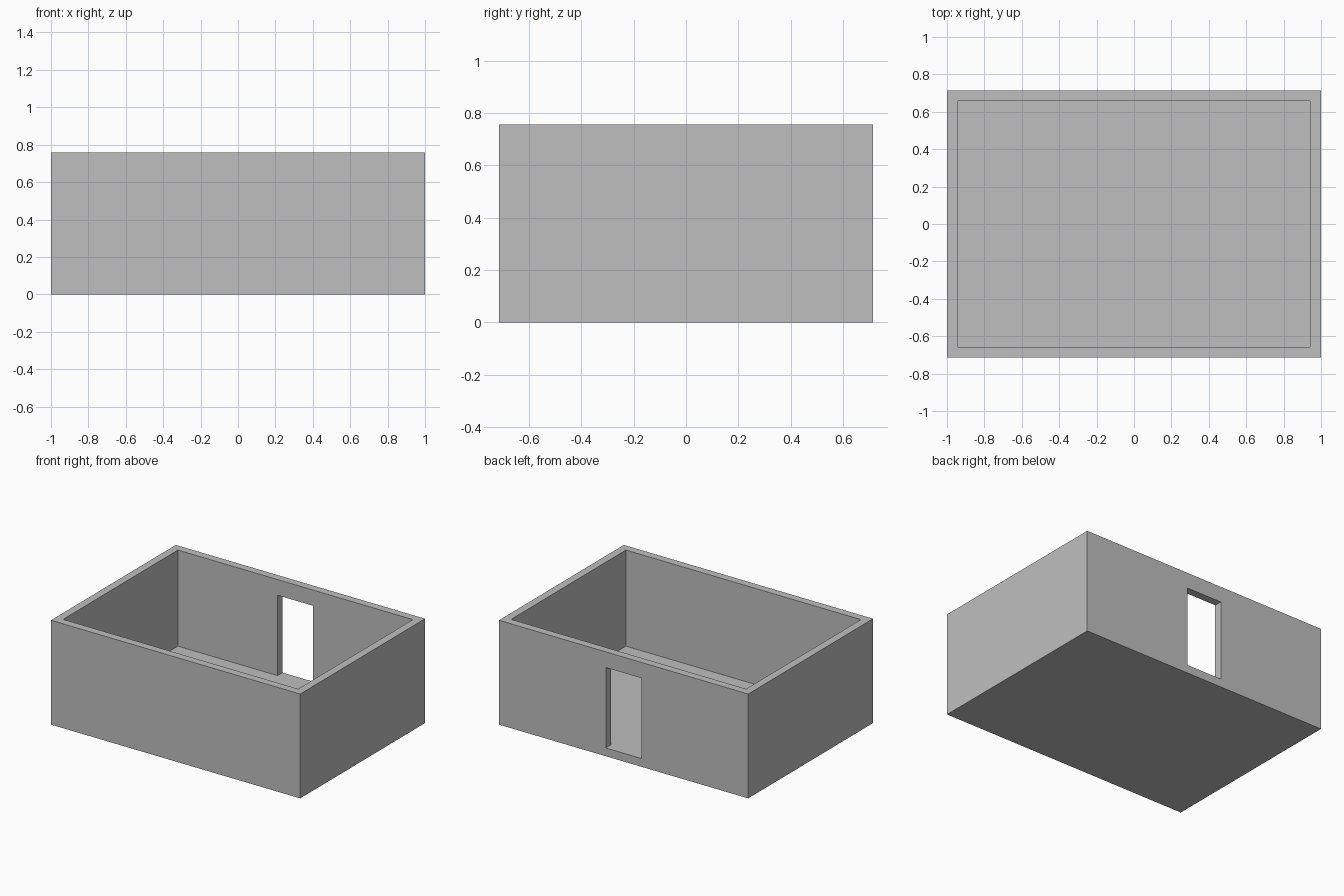
import bpy

# Remove the default cube
cube = bpy.data.objects.get("Cube")
if cube:
    bpy.data.objects.remove(cube, do_unlink=True)

LENGTH, WIDTH, HEIGHT = 2.0, 1.43, 0.757
WALL = 0.057
FLOOR = 0.06
DOOR_WIDTH, DOOR_TOP = 0.286, 0.643

plaster = bpy.data.materials.new("grey_plaster")
plaster.use_nodes = True
grey = (0.52, 0.52, 0.52, 1.0)
plaster.diffuse_color = grey
plaster.node_tree.nodes["Principled BSDF"].inputs["Base Color"].default_value = grey


def box(name, low, high):
    """Add a box spanning two opposite corners."""
    bpy.ops.mesh.primitive_cube_add(size=1)
    obj = bpy.context.object
    obj.name = name
    obj.location = [(a + b) / 2 for a, b in zip(low, high)]
    obj.scale = [b - a for a, b in zip(low, high)]
    bpy.ops.object.transform_apply(location=True, scale=True)
    obj.data.materials.append(plaster)
    return obj


def cut(target, cutter):
    """Subtract a hidden cutter from the target."""
    mod = target.modifiers.new(cutter.name, "BOOLEAN")
    mod.operation = "DIFFERENCE"
    mod.solver = "EXACT"
    mod.object = cutter
    cutter.hide_render = True
    cutter.display_type = "WIRE"
    bpy.context.view_layer.objects.active = target
    bpy.ops.object.modifier_apply(modifier=mod.name)
    bpy.data.objects.remove(cutter, do_unlink=True)


x, y = LENGTH / 2, WIDTH / 2

# Solid block hollowed into a floor and four walls, open at the top
room = box("room_shell", (-x, -y, 0), (x, y, HEIGHT))
cut(room, box("room_hollow", (-x + WALL, -y + WALL, FLOOR), (x - WALL, y - WALL, HEIGHT + 1)))

# Doorway through the back wall, with its sill level with the floor
half = DOOR_WIDTH / 2
cut(room, box("doorway", (-half, y - 2 * WALL, FLOOR), (half, y + WALL, DOOR_TOP)))
